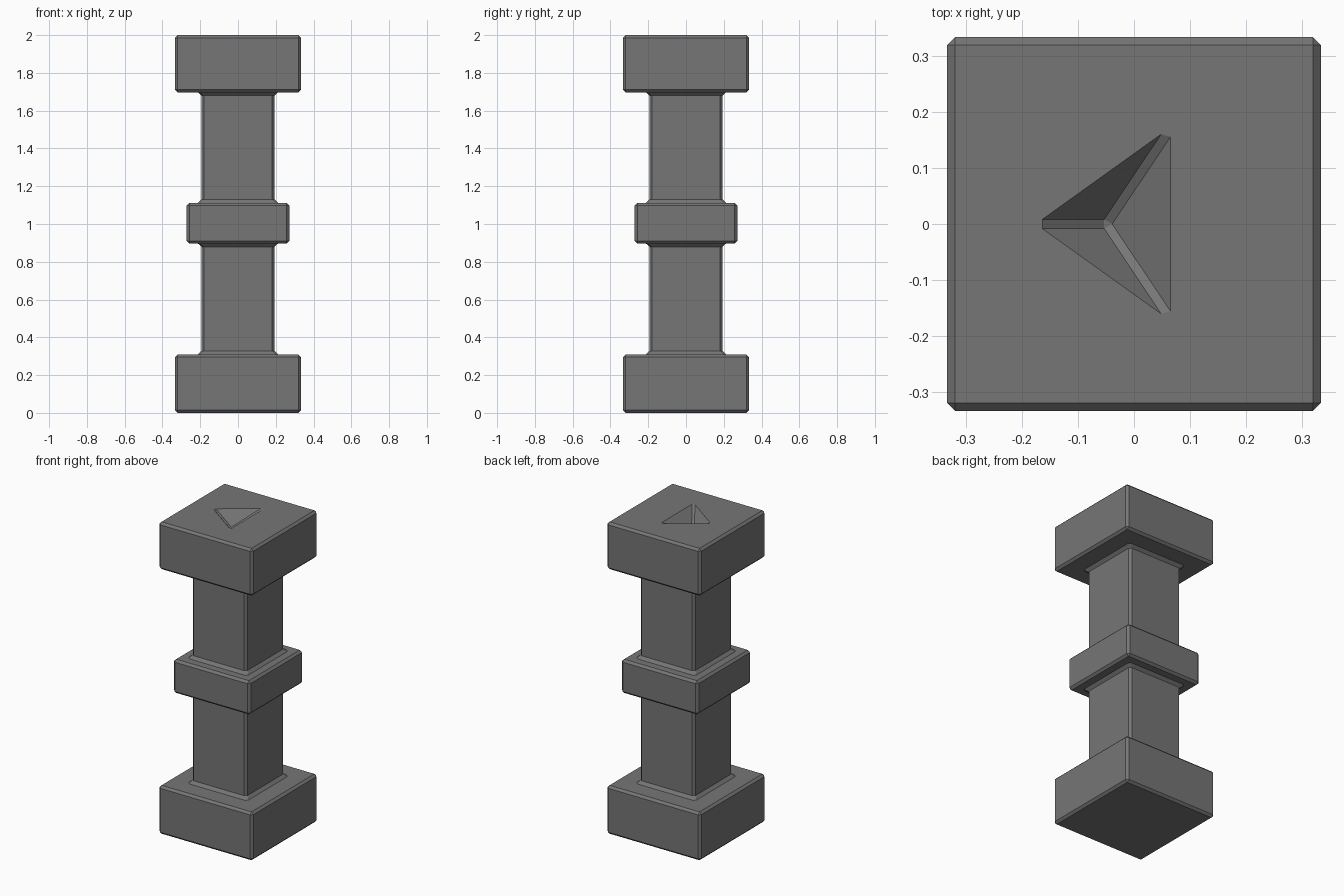
import bpy
import bmesh
from mathutils import Vector

if "Cube" in bpy.data.objects:
    bpy.data.objects.remove(bpy.data.objects["Cube"])

stone = bpy.data.materials.new("dark grey stone")
stone.diffuse_color = (0.18, 0.18, 0.18, 1)
stone.use_nodes = True
stone.node_tree.nodes["Principled BSDF"].inputs["Base Color"].default_value = stone.diffuse_color

B = 0.014            # chamfer size
SHAFT = 0.193        # half width of the shaft
FLARE = SHAFT + 0.018


def finish(name, bm):
    bmesh.ops.remove_doubles(bm, verts=bm.verts, dist=1e-5)
    bmesh.ops.recalc_face_normals(bm, faces=bm.faces)
    mesh = bpy.data.meshes.new(name)
    bm.to_mesh(mesh)
    bm.free()
    mesh.materials.append(stone)
    obj = bpy.data.objects.new(name, mesh)
    bpy.context.collection.objects.link(obj)
    return obj


def square_ring(bm, half, z, cut):
    """Square outline with its corners cut off."""
    a, b = half, half - cut
    pts = [(a, -b), (a, b), (b, a), (-b, a), (-a, b), (-a, -b), (-b, -a), (b, -a)]
    return [bm.verts.new((x, y, z)) for x, y in pts]


def loft(name, rings, close_low=False, close_high=False):
    bm = bmesh.new()
    loops = [square_ring(bm, *r) for r in rings]
    for lo, hi in zip(loops, loops[1:]):
        for i in range(8):
            j = (i + 1) % 8
            bm.faces.new((lo[i], lo[j], hi[j], hi[i]))
    if close_low:
        bm.faces.new(loops[0])
    if close_high:
        bm.faces.new(loops[-1])
    bmesh.ops.dissolve_degenerate(bm, dist=1e-5, edges=bm.edges)
    return finish(name, bm)


def block(half, z0, z1):
    """Side rings of a chamfered square block."""
    return [(half - B, z0, 0), (half, z0 + B, B), (half, z1 - B, B), (half - B, z1, 0)]


def opening(z):
    return (FLARE, z, B)


# Square blocks
loft("base_block", block(0.333, 0, 0.31) + [opening(0.31)], close_low=True)
loft("middle_collar", [opening(0.896)] + block(0.272, 0.896, 1.112) + [opening(1.112)])
cap = loft("top_block", [opening(1.697)] + block(0.333, 1.697, 2.0),
           close_low=True, close_high=True)

# Shafts with flared ends
for name, z0, z1 in (("lower_shaft", 0.31, 0.896), ("upper_shaft", 1.112, 1.697)):
    loft(name, [opening(z0), (SHAFT, z0 + 0.018, B), (SHAFT, z1 - 0.018, B), opening(z1)])

# Three-sided pit in the top
apex = Vector((-0.05, 0, 1.90))
rim = [Vector((-0.175, 0, 2)), Vector((0.065, -0.172, 2)), Vector((0.065, 0.172, 2))]
bm = bmesh.new()
tip = bm.verts.new(apex)
top = [bm.verts.new(apex + (p - apex) * 1.5) for p in rim]
bm.faces.new(top)
for i in range(3):
    bm.faces.new((top[i], top[(i + 1) % 3], tip))
bmesh.ops.recalc_face_normals(bm, faces=bm.faces)
bmesh.ops.bevel(bm, geom=list(tip.link_edges), offset=0.011, segments=1,
                affect='EDGES', profile=0.5)
cutter = finish("pit_cutter", bm)
cutter.hide_render = True
cutter.hide_viewport = True
cut = cap.modifiers.new("pit", 'BOOLEAN')
cut.operation = 'DIFFERENCE'
cut.solver = 'EXACT'
cut.object = cutter
